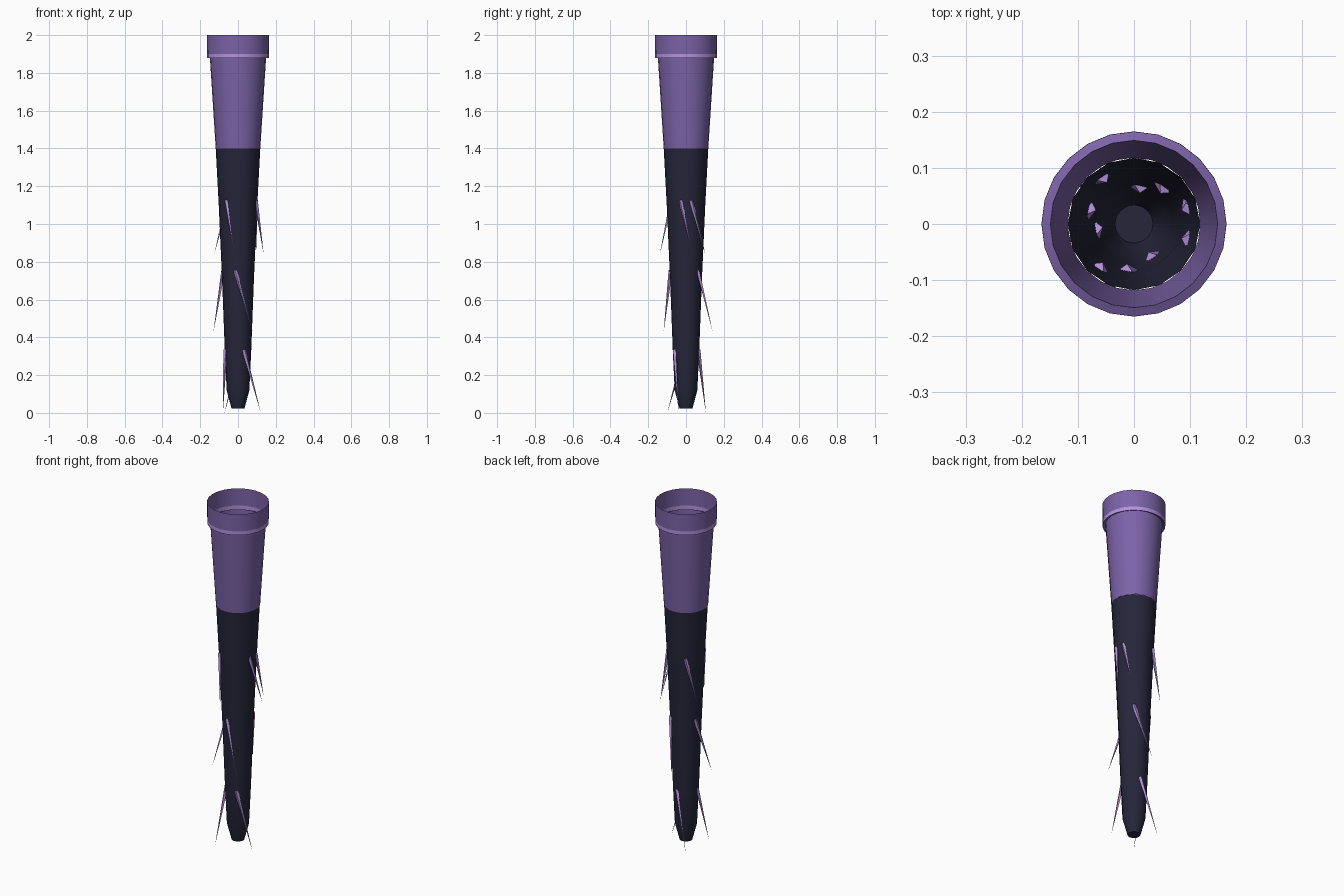
import bpy, bmesh, math
from mathutils import Vector

if "Cube" in bpy.data.objects:
    bpy.data.objects.remove(bpy.data.objects["Cube"])


def material(name, rgb):
    m = bpy.data.materials.new(name)
    m.diffuse_color = (*rgb, 1)
    m.use_nodes = True
    m.node_tree.nodes["Principled BSDF"].inputs["Base Color"].default_value = m.diffuse_color
    return m


PURPLE = material("purple", (0.20, 0.125, 0.39))
DARK = material("dark navy", (0.019, 0.019, 0.043))
LILAC = material("light lilac", (0.46, 0.29, 0.74))


def finish(name, bm, mat, smooth):
    me = bpy.data.meshes.new(name)
    bm.to_mesh(me)
    bm.free()
    me.materials.append(mat)
    ob = bpy.data.objects.new(name, me)
    bpy.context.collection.objects.link(ob)
    if smooth:
        bpy.ops.object.select_all(action='DESELECT')
        ob.select_set(True)
        bpy.context.view_layer.objects.active = ob
        bpy.ops.object.shade_smooth_by_angle(angle=math.radians(35))
    return ob


def lathe(name, profile, sides, mat, floor=False):
    """Thin open shell turned around z from (radius, height) points."""
    bm = bmesh.new()
    rings = []
    for r, z in profile:
        rings.append([bm.verts.new((r * math.cos(math.tau * i / sides),
                                    r * math.sin(math.tau * i / sides), z))
                      for i in range(sides)])
    for a, b in zip(rings, rings[1:]):
        for i in range(sides):
            j = (i + 1) % sides
            bm.faces.new((a[i], a[j], b[j], b[i]))
    if floor:
        bm.faces.new(rings[0][::-1])
    return finish(name, bm, mat, True)


# Dark lower shaft, closed at the bottom
SHAFT = [(0.034, 0.022), (0.060, 0.12), (0.070, 0.33), (0.084, 0.70),
         (0.102, 1.10), (0.118, 1.40)]
lathe("lower_shaft", SHAFT, 16, DARK, floor=True)

# Purple upper sleeve and open collar
lathe("upper_sleeve", [(0.118, 1.40), (0.149, 1.885)], 24, PURPLE)
lathe("collar", [(0.164, 1.90), (0.165, 2.0)], 24, PURPLE)

# Light trim under the collar, with a lip in to the sleeve
lathe("collar_trim", [(0.164, 1.878), (0.164, 1.90)], 24, LILAC)
lathe("collar_lip", [(0.149, 1.885), (0.164, 1.878)], 24, PURPLE)


def polar(r, deg, z):
    a = math.radians(deg)
    return Vector((r * math.cos(a), r * math.sin(a), z))


def spike(name, base, tip, width):
    """Slim four-sided spike."""
    axis = (tip - base).normalized()
    out = Vector((base.x, base.y, 0)).normalized()
    side = axis.cross(out).normalized()
    out = side.cross(axis)
    bm = bmesh.new()
    ring = [bm.verts.new(base + d * width)
            for d in (out, side, -out, -side)]
    top = bm.verts.new(tip)
    for i in range(4):
        bm.faces.new((ring[i], ring[(i + 1) % 4], top))
    bm.faces.new(ring[::-1])
    bmesh.ops.recalc_face_normals(bm, faces=bm.faces)
    finish(name, bm, LILAC, False)


# Three tiers of downward spikes, swept round the shaft:
# base radius, base z, tip radius, tip z, sweep, tip angles
TIERS = [
    (0.099, 1.125, 0.140, 0.84, 31, (-98, 14, 47, 154)),
    (0.083, 0.755, 0.141, 0.43, 43, (-57, 92, 203)),
    (0.067, 0.335, 0.127, 0.00, 45, (-18, 124, 231)),
]
for t, (rb, zb, rt, zt, sweep, angles) in enumerate(TIERS, 1):
    for n, ang in enumerate(angles, 1):
        spike(f"spike_{t}_{n}", polar(rb, ang - sweep, zb),
              polar(rt, ang, zt), 0.011)
